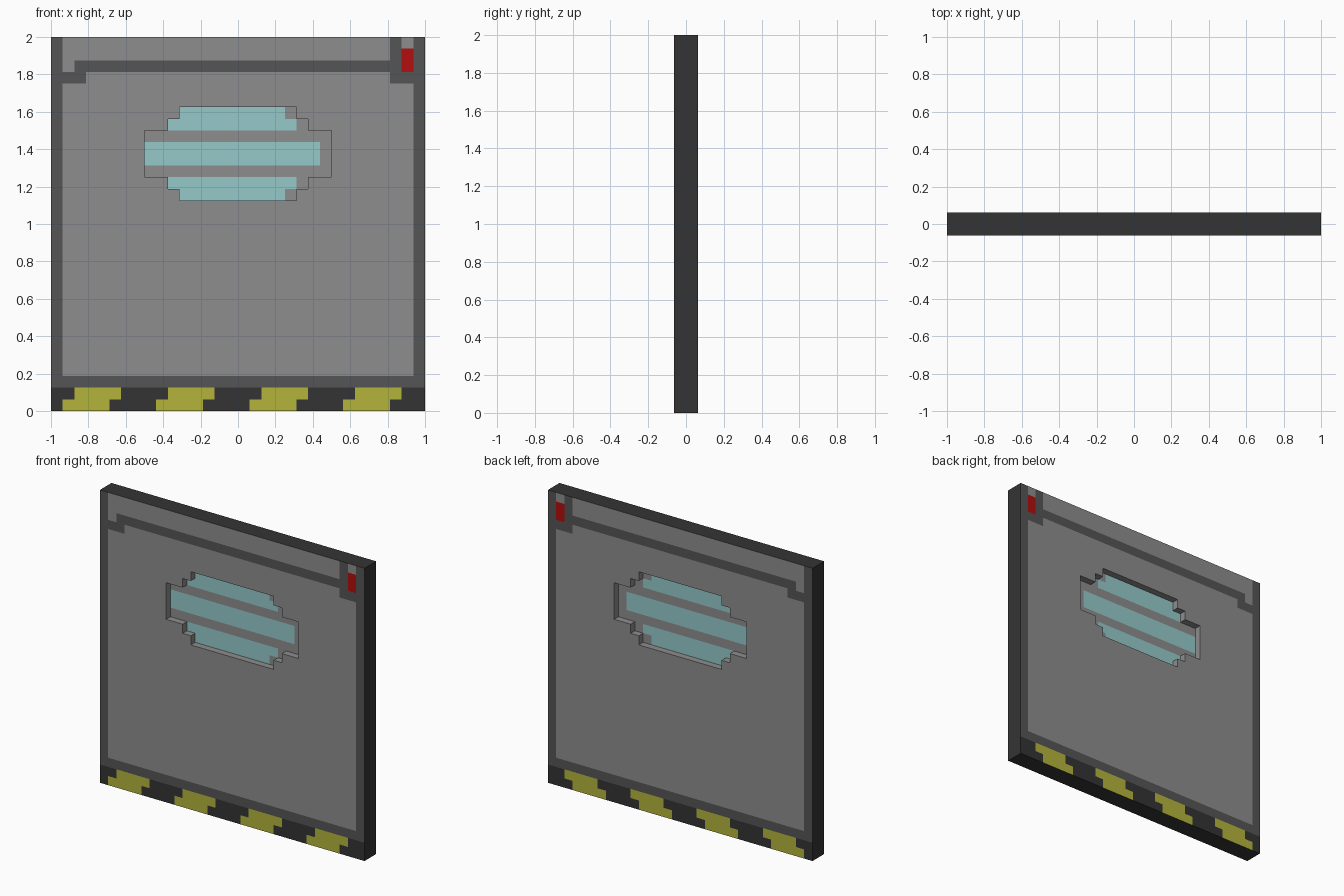
import bpy
import bmesh
import math

default_cube = bpy.data.objects.get("Cube")
if default_cube:
    bpy.data.objects.remove(default_cube, do_unlink=True)

CELL = 1 / 16      # the whole panel is laid out on a square grid of cells
HALF = 16          # cells from the centre line to each side
ROWS = 32


def srgb(*channels):
    return [((c / 255 + 0.055) / 1.055) ** 2.4 for c in channels] + [1.0]


COLOURS = {
    "light_grey": srgb(141, 141, 141),
    "frame_grey": srgb(85, 85, 85),
    "edge_black": srgb(52, 52, 52),
    "hazard_yellow": srgb(180, 180, 60),
    "glass_blue": srgb(150, 201, 201),
    "lamp_red": srgb(178, 14, 14),
}
SLOT = {name: i for i, name in enumerate(COLOURS)}
MATERIALS = []
for name, colour in COLOURS.items():
    mat = bpy.data.materials.new(name)
    mat.use_nodes = True
    mat.diffuse_color = colour
    shader = mat.node_tree.nodes["Principled BSDF"]
    shader.inputs["Base Color"].default_value = colour
    shader.inputs["Roughness"].default_value = 0.8
    MATERIALS.append(mat)


# Stepped window opening: half width in cells for each row
WINDOW = {18: 5, 19: 6, 20: 8, 21: 8, 22: 8, 23: 8, 24: 6, 25: 5}


def in_window(col, row):
    half = WINDOW.get(row, 0)
    return -half <= col < half


def door_colour(col, row):
    # hazard band: slanted blocks repeating every eight cells
    if row < 2:
        return "hazard_yellow" if (col - row - 1) % 8 < 4 else "edge_black"
    # warning lamp with its cable
    if col == 14 and row >= 29:
        return "light_grey" if row == 31 else "lamp_red"
    # main sheet, narrower in its top row
    if 3 <= row < 28 and -15 <= col < 15 or row == 28 and -13 <= col < 13:
        return "light_grey"
    # upper sheet with a small tab at its left end
    if row >= 30 and -15 <= col < 13 or row == 29 and col == -15:
        return "light_grey"
    return "frame_grey"


def pane_colour(col, row):
    half = WINDOW[row]
    is_bar = row in (20, 23)
    return "light_grey" if is_bar or col == half - 1 else "glass_blue"


def build_panel(name, keep, colour_rule, thickness):
    """Lay out the kept cells, extrude them and colour both broad sides."""
    bm = bmesh.new()
    corners = {}

    def corner(col, row):
        if (col, row) not in corners:
            corners[col, row] = bm.verts.new((col * CELL, -thickness / 2, row * CELL))
        return corners[col, row]

    for row in range(ROWS):
        for col in range(-HALF, HALF):
            if keep(col, row):
                bm.faces.new([corner(col, row), corner(col + 1, row),
                              corner(col + 1, row + 1), corner(col, row + 1)])
    front = bm.faces[:]
    extruded = bmesh.ops.extrude_face_region(bm, geom=front, use_keep_orig=True)
    back = [v for v in extruded["geom"] if isinstance(v, bmesh.types.BMVert)]
    bmesh.ops.translate(bm, verts=back, vec=(0, thickness, 0))
    bmesh.ops.recalc_face_normals(bm, faces=bm.faces)

    for face in bm.faces:
        centre = face.calc_center_median()
        col, row = math.floor(centre.x / CELL), math.floor(centre.z / CELL)
        if abs(face.normal.y) > 0.5:
            colour = colour_rule(col, row)
        else:
            # black outer rim, grey reveal around the window
            inside = abs(centre.x) < 0.99 and 0.01 < centre.z < 1.99
            colour = "light_grey" if inside else "edge_black"
        face.material_index = SLOT[colour]

    # merge neighbouring cells of one colour
    bmesh.ops.dissolve_limit(bm, angle_limit=0.01, verts=bm.verts, edges=bm.edges,
                             delimit={'MATERIAL'})
    mesh = bpy.data.meshes.new(name)
    bm.to_mesh(mesh)
    bm.free()
    for mat in MATERIALS:
        mesh.materials.append(mat)
    obj = bpy.data.objects.new(name, mesh)
    bpy.context.collection.objects.link(obj)
    return obj


# Door slab with its opening, and the thin recessed pane that fills it
build_panel("door_panel", lambda c, r: not in_window(c, r), door_colour, 2 * CELL)
build_panel("window_pane", in_window, pane_colour, CELL / 2)
